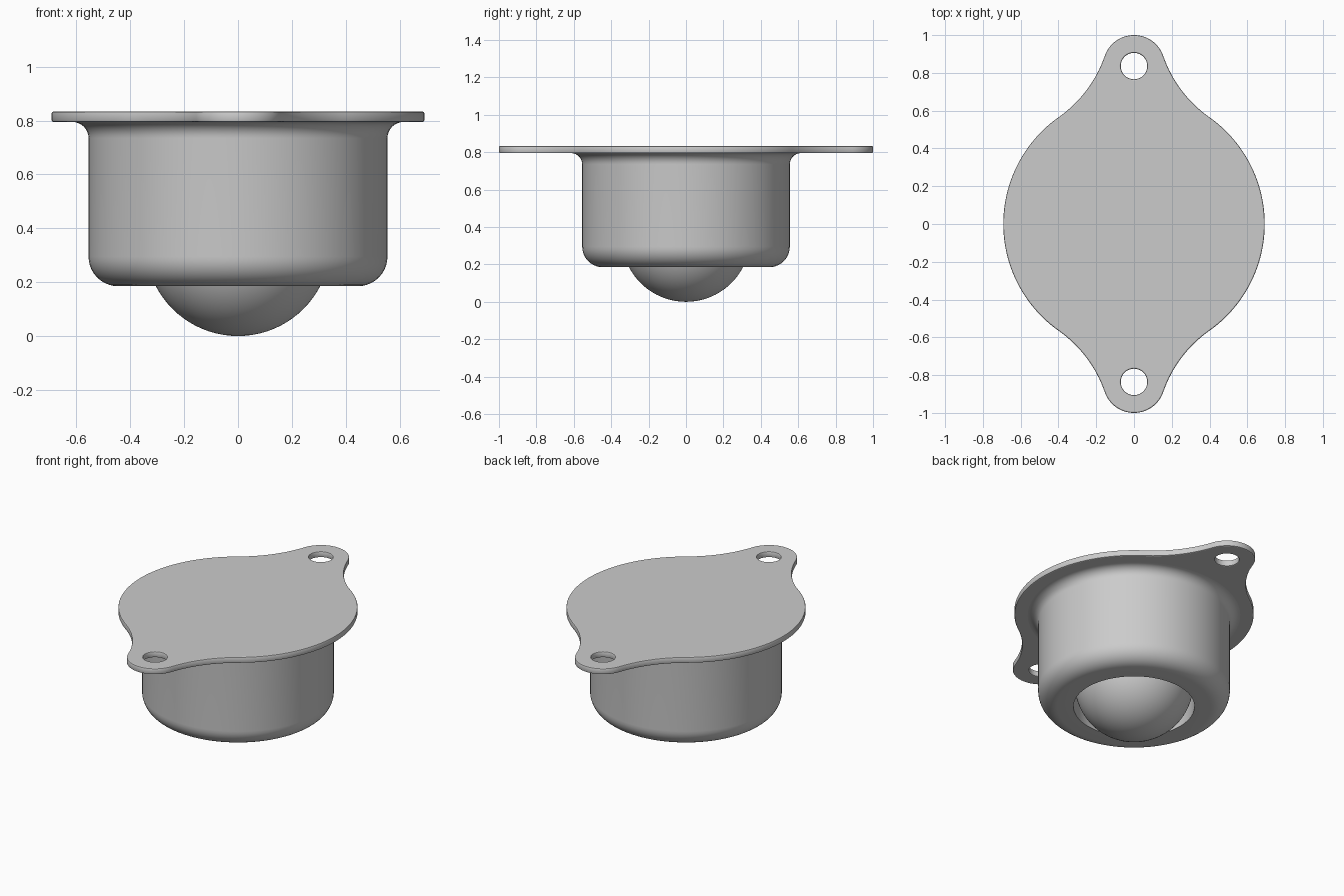
import bpy, bmesh, math
from mathutils import Vector

if "Cube" in bpy.data.objects:
    bpy.data.objects.remove(bpy.data.objects["Cube"])

steel = bpy.data.materials.new("grey_steel")
steel.use_nodes = True
grey = (0.6, 0.6, 0.6, 1)
steel.diffuse_color = grey
steel.node_tree.nodes["Principled BSDF"].inputs["Base Color"].default_value = grey


def finish(obj):
    """Give the part its material and smooth shading with sharp edges."""
    obj.data.materials.clear()
    obj.data.materials.append(steel)
    bpy.ops.object.select_all(action="DESELECT")
    obj.select_set(True)
    bpy.context.view_layer.objects.active = obj
    bpy.ops.object.shade_smooth_by_angle(angle=math.radians(35))


def arc(cx, cy, r, start, end, steps):
    """Points on an arc, angles in radians."""
    angles = [start + (end - start) * i / steps for i in range(steps + 1)]
    return [(cx + r * math.cos(a), cy + r * math.sin(a)) for a in angles]


def lathe(name, profile, segments=96):
    """Revolve an (r, z) profile around the z axis."""
    bm = bmesh.new()
    verts = [bm.verts.new((r, 0, z)) for r, z in profile]
    edges = [bm.edges.new(pair) for pair in zip(verts, verts[1:])]
    bmesh.ops.spin(bm, geom=verts + edges, cent=(0, 0, 0), axis=(0, 0, 1),
                   angle=math.tau, steps=segments, use_duplicate=False)
    bmesh.ops.remove_doubles(bm, verts=bm.verts, dist=0.0001)
    bmesh.ops.recalc_face_normals(bm, faces=bm.faces)
    mesh = bpy.data.meshes.new(name)
    bm.to_mesh(mesh)
    bm.free()
    obj = bpy.data.objects.new(name, mesh)
    bpy.context.collection.objects.link(obj)
    finish(obj)
    return obj


# Flange outline: large disc, concave blends and two rounded ears
BOTTOM, TOP, EDGE = 0.795, 0.833, 0.006
EAR_Y, HOLE = 0.836, 0.07
disc, ear, blend = 0.692 - EDGE, 0.164 - EDGE, 0.66 + EDGE

a, b = disc + blend, ear + blend
cy = (a * a - b * b + EAR_Y ** 2) / (2 * EAR_Y)
cx = math.sqrt(a * a - cy * cy)
disc_angle = math.atan2(cy, cx)
ear_angle = math.atan2(cy - EAR_Y, cx)
quarter = arc(0, 0, disc, 0, disc_angle, 24)
quarter += arc(cx, cy, blend, disc_angle + math.pi, ear_angle + math.pi, 16)[1:]
quarter += arc(0, EAR_Y, ear, ear_angle, math.pi / 2, 14)[1:]
half = quarter + [(-x, y) for x, y in reversed(quarter[:-1])]
outline = half + [(x, -y) for x, y in reversed(half[1:-1])]

# Flange plate with a screw hole in each ear
curve = bpy.data.curves.new("flange_plate", "CURVE")
curve.dimensions = "2D"
curve.fill_mode = "BOTH"
curve.extrude = (TOP - BOTTOM) / 2 - EDGE
curve.bevel_depth = EDGE
curve.bevel_resolution = 1
loops = [outline]
for side in (1, -1):
    loops.append(arc(0, side * EAR_Y, HOLE + EDGE, 0, math.tau, 40)[:-1])
for points in loops:
    spline = curve.splines.new("POLY")
    spline.points.add(len(points) - 1)
    for point, (x, y) in zip(spline.points, points):
        point.co = (x, y, 0, 1)
    spline.use_cyclic_u = True
flange = bpy.data.objects.new("flange_plate", curve)
flange.location = Vector((0, 0, (TOP + BOTTOM) / 2))
bpy.context.collection.objects.link(flange)
bpy.ops.object.select_all(action="DESELECT")
flange.select_set(True)
bpy.context.view_layer.objects.active = flange
bpy.ops.object.convert(target="MESH")
finish(bpy.context.object)

# Cup housing: flared top, rounded bottom, round opening with a domed seat
BODY, BASE, FLARE, ROUND = 0.555, 0.185, 0.06, 0.11
BALL, SOCKET = 0.344, 0.35
housing = arc(BODY + FLARE, BOTTOM - FLARE, FLARE, math.pi / 2, math.pi, 8)
housing += arc(BODY - ROUND, BASE + ROUND, ROUND, 0, -math.pi / 2, 10)
housing += [(SOCKET, BASE)]
housing += arc(0, BALL, SOCKET, 0, math.pi / 2, 16)
lathe("cup_housing", housing)

# Rolling ball
lathe("rolling_ball", arc(0, BALL, BALL, -math.pi / 2, math.pi / 2, 40))
